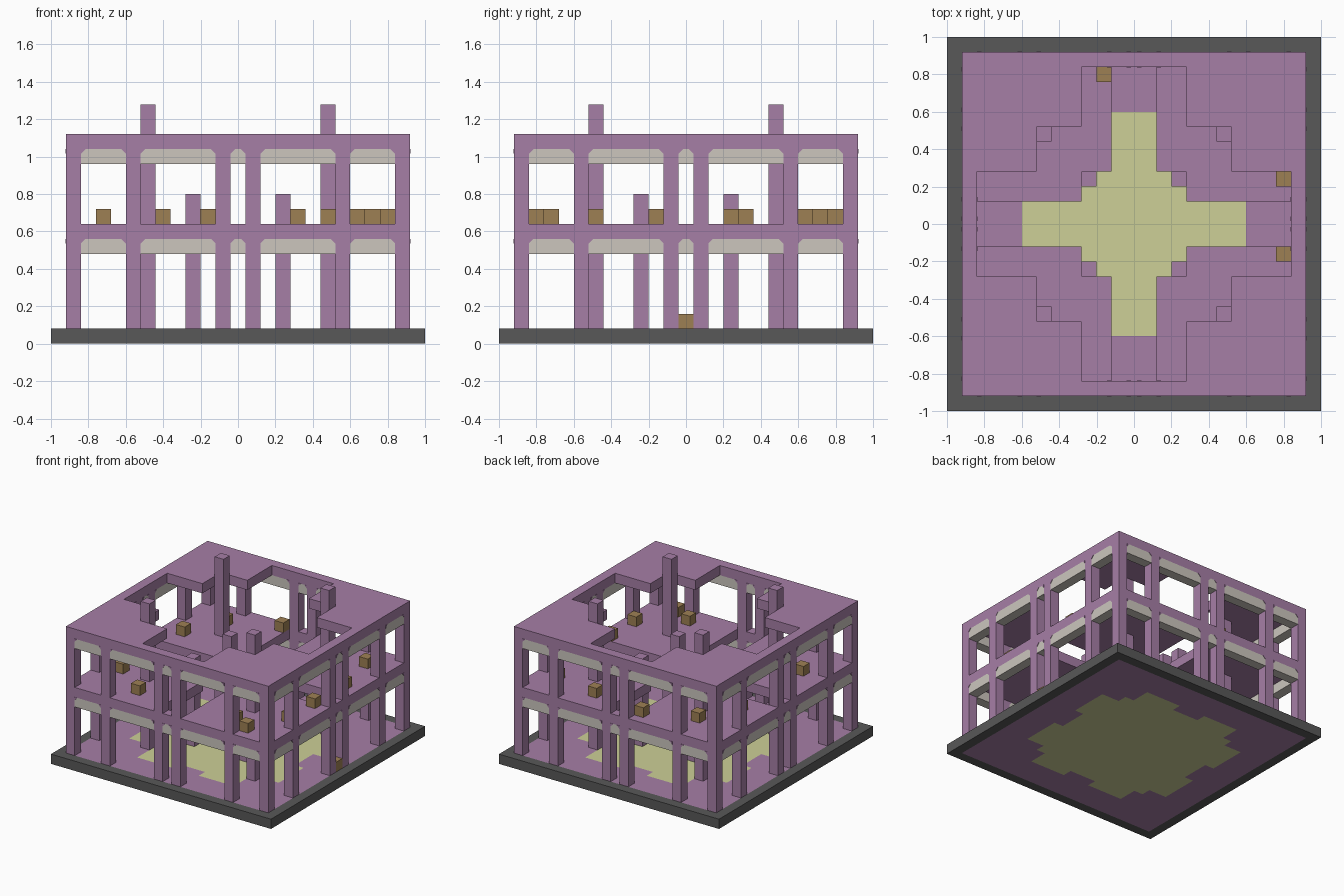
import bpy
import bmesh
from mathutils import Matrix, Vector

cube = bpy.data.objects.get("Cube")
if cube:
    bpy.data.objects.remove(cube, do_unlink=True)

U = 0.08  # one block


def material(name, rgb):
    def linear(c):
        c /= 255
        return c / 12.92 if c <= 0.04045 else ((c + 0.055) / 1.055) ** 2.4
    colour = [linear(c) for c in rgb] + [1]
    m = bpy.data.materials.new(name)
    m.use_nodes = True
    m.diffuse_color = colour
    m.node_tree.nodes["Principled BSDF"].inputs["Base Color"].default_value = colour
    return m


purple = material("purple block", (166, 126, 166))
sand = material("pale yellow floor", (205, 208, 151))
dark = material("dark grey rim", (88, 88, 88))
wood = material("brown wood", (158, 128, 84))
stone = material("light grey stone", (204, 198, 190))


def finish(name, bm, *mats):
    bmesh.ops.recalc_face_normals(bm, faces=bm.faces)
    me = bpy.data.meshes.new(name)
    bm.to_mesh(me)
    bm.free()
    for m in mats:
        me.materials.append(m)
    ob = bpy.data.objects.new(name, me)
    bpy.context.collection.objects.link(ob)
    return ob


def add_box(bm, lo, hi):
    lo, hi = Vector(lo), Vector(hi)
    mat = Matrix.Translation((lo + hi) / 2) @ Matrix.Diagonal((*(hi - lo), 1))
    bmesh.ops.create_cube(bm, size=1, matrix=mat)


def add_column(bm, x, y, z0, z1):
    h = U / 2
    add_box(bm, (x - h, y - h, z0), (x + h, y + h, z1))


def slab(name, z0, paint, *mats):
    """One block thick layer; paint(|x|, |y|) gives a material slot or None for a hole."""
    bm = bmesh.new()
    bmesh.ops.create_grid(bm, x_segments=25, y_segments=25, size=1)
    holes = []
    for f in bm.faces:
        c = f.calc_center_median()
        slot = paint(abs(c.x), abs(c.y))
        if slot is None:
            holes.append(f)
        else:
            f.material_index = slot
    bmesh.ops.delete(bm, geom=holes, context='FACES')
    bmesh.ops.translate(bm, verts=bm.verts, vec=(0, 0, z0))
    ext = bmesh.ops.extrude_face_region(bm, geom=bm.faces[:], use_keep_orig=True)
    top = [g for g in ext["geom"] if isinstance(g, bmesh.types.BMVert)]
    bmesh.ops.translate(bm, verts=top, vec=(0, 0, U))
    return finish(name, bm, *mats)


def cross(x, y, square, arm, reach):
    lo, hi = min(x, y), max(x, y)
    return hi < square or (lo < arm and hi < reach)


# Ground, with a dark rim and a pale lobed centre
def paint_ground(x, y):
    lo, hi = min(x, y), max(x, y)
    if hi > 0.92:
        return 1
    lobes = lo < 0.44 and hi < (0.6 if lo < 0.12 else 0.68)
    return 2 if hi < 0.52 or lobes else 0


slab("ground", 0, paint_ground, purple, dark, sand)


# Upper floor and roof, each with a cross-shaped opening
def opening(square, arm):
    def paint(x, y):
        if max(x, y) > 0.92 or cross(x, y, square, arm, 0.84):
            return None
        return 0
    return paint


slab("upper_floor", 0.56, opening(0.28, 0.12), purple)
slab("roof", 1.04, opening(0.52, 0.28), purple)

# Wall pillars on all four sides, in both storeys
stations = (-0.88, -0.56, -0.08, 0.08, 0.56, 0.88)
spots = {(x, y) for x in stations for y in stations if max(abs(x), abs(y)) > 0.8}
for name, z0, z1 in (("lower_pillars", 0.08, 0.56), ("upper_pillars", 0.64, 1.04)):
    bm = bmesh.new()
    for x, y in sorted(spots):
        add_column(bm, x, y, z0, z1)
    finish(name, bm, purple)

# Inner columns: four tall ones and four low ones
for name, d, top in (("tall_column", 0.48, 1.28), ("low_column", 0.24, 0.8)):
    bm = bmesh.new()
    for sx in (-1, 1):
        for sy in (-1, 1):
            add_column(bm, sx * d, sy * d, U, top)
    finish(name + "s", bm, purple)


# Stone lintels between the pillars, with small purple top corners
def add_corner(bm, x, side, top):
    c = 0.024
    pts = ((x, top), (x + side * c, top), (x, top - c))
    rings = [[bm.verts.new((px, y, pz)) for px, pz in pts] for y in (-0.923, -0.837)]
    bm.faces.new(rings[0])
    bm.faces.new(rings[1])
    for i in range(3):
        j = (i + 1) % 3
        bm.faces.new((rings[0][i], rings[0][j], rings[1][j], rings[1][i]))


for storey, top in (("lower", 0.56), ("upper", 1.04)):
    for k, wall in enumerate(("front", "left", "back", "right")):
        bars, corners = bmesh.new(), bmesh.new()
        for a, b in zip(stations, stations[1:]):
            a, b = a + U / 2, b - U / 2
            add_box(bars, (a, -0.92, top - U), (b, -0.84, top))
            add_corner(corners, a, 1, top)
            add_corner(corners, b, -1, top)
        turn = Matrix.Rotation(k * 1.5707963, 3, 'Z')
        for part, bm, m in (("lintels", bars, stone), ("lintel_corners", corners, purple)):
            bmesh.ops.rotate(bm, verts=bm.verts, cent=(0, 0, 0), matrix=turn)
            finish(f"{storey}_{wall}_{part}", bm, m)

# Wooden crates scattered on the upper floor, and one in a doorway below
crates = [(-0.72, -0.48), (-0.4, -0.72), (-0.72, 0.32), (-0.56, 0.64),
          (-0.16, 0.8), (0.32, 0.72), (0.48, -0.72), (0.64, -0.8),
          (0.72, 0.64), (0.8, -0.48), (0.8, -0.16), (0.8, 0.24)]
bm = bmesh.new()
for x, y in crates:
    add_column(bm, x, y, 0.64, 0.72)
add_column(bm, 0.88, 0, U, 2 * U)
finish("crates", bm, wood)
